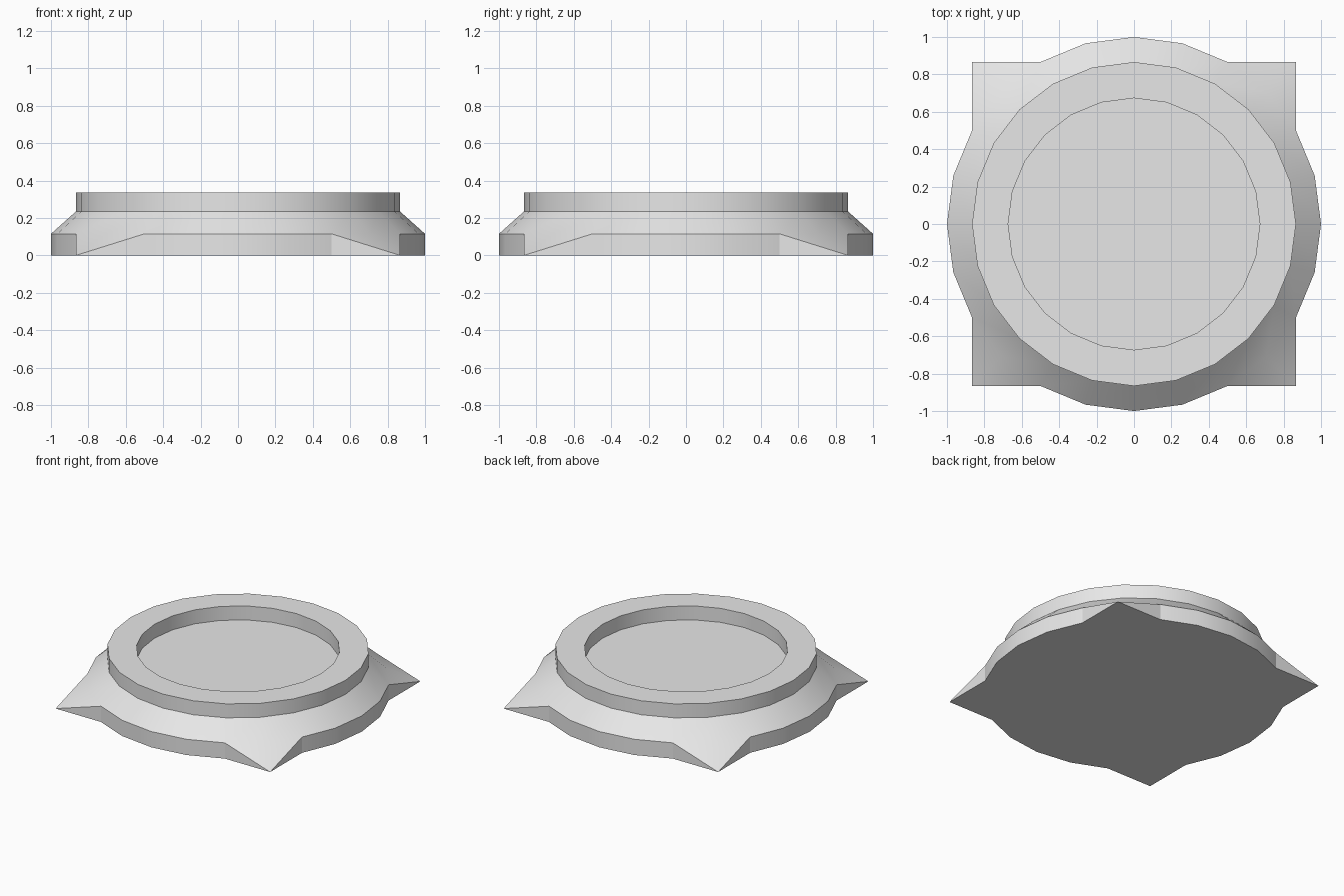
import bpy, bmesh, math

old = bpy.data.objects.get("Cube")
if old:
    bpy.data.objects.remove(old, do_unlink=True)

SIDES = 24
CORNER = 0.866 * math.sqrt(2)      # reach of the four pointed feet

grey = bpy.data.materials.new("light_grey")
grey.use_nodes = True
colour = (0.8, 0.8, 0.8, 1)
grey.diffuse_color = colour
grey.node_tree.nodes["Principled BSDF"].inputs["Base Color"].default_value = colour


def is_corner(i):
    return i % 6 == 3


def ring(bm, radius, z, corner_radius=None):
    verts = []
    for i in range(SIDES):
        a = math.tau * i / SIDES
        r = corner_radius if corner_radius and is_corner(i) else radius
        verts.append(bm.verts.new((r * math.cos(a), r * math.sin(a), z)))
    return verts


bm = bmesh.new()

# Foot outline, with a point at each diagonal
foot = ring(bm, 1.0, 0.0, CORNER)
bm.faces.new(foot[::-1])

# Turned profile: shoulder, step, rim, recess
profile = [(1.0, 0.115), (0.866, 0.235), (0.866, 0.337), (0.673, 0.337), (0.673, 0.235)]
rings = [ring(bm, r, z) for r, z in profile]

# Foot wall, with sloping triangles on the points
shoulder = rings[0]
for i in range(SIDES):
    j = (i + 1) % SIDES
    a, b, c, d = foot[i], foot[j], shoulder[j], shoulder[i]
    if is_corner(j):
        bm.faces.new((a, b, d))
        bm.faces.new((b, c, d))
    elif is_corner(i):
        bm.faces.new((a, b, c))
        bm.faces.new((a, c, d))
    else:
        bm.faces.new((a, b, c, d))

# Bands between the profile rings, then the recess floor
for low, high in zip(rings, rings[1:]):
    for i in range(SIDES):
        j = (i + 1) % SIDES
        bm.faces.new((low[i], low[j], high[j], high[i]))
bm.faces.new(rings[-1])

mesh = bpy.data.meshes.new("round_base")
bm.to_mesh(mesh)
bm.free()
mesh.materials.append(grey)
base = bpy.data.objects.new("round_base", mesh)
bpy.context.collection.objects.link(base)

# Soft shading round the curve, crisp edges elsewhere
bpy.ops.object.select_all(action="DESELECT")
base.select_set(True)
bpy.context.view_layer.objects.active = base
bpy.ops.object.shade_smooth_by_angle(angle=math.radians(20))
